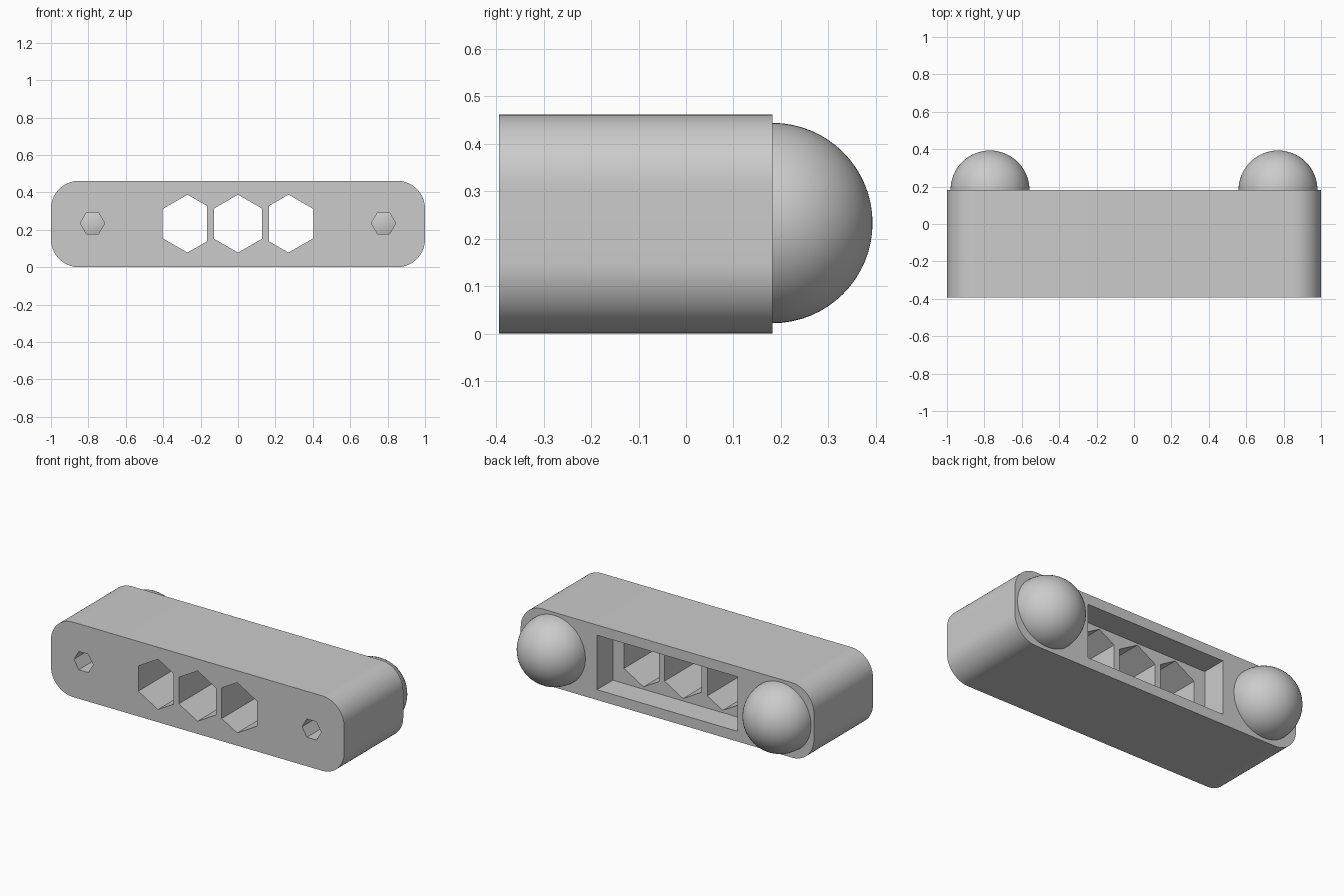
import bpy, bmesh, math

if "Cube" in bpy.data.objects:
    bpy.data.objects.remove(bpy.data.objects["Cube"])

FRONT, BACK, H = -0.394, 0.182, 0.462
ZC = H / 2

grey = bpy.data.materials.new("plain grey")
grey.diffuse_color = (0.6, 0.6, 0.6, 1)
grey.use_nodes = True
grey.node_tree.nodes["Principled BSDF"].inputs["Base Color"].default_value = grey.diffuse_color


def prism(name, pts, y0, y1):
    """Extrude an (x, z) outline along y."""
    bm = bmesh.new()
    face = bm.faces.new([bm.verts.new((x, y0, z)) for x, z in pts])
    ext = bmesh.ops.extrude_face_region(bm, geom=[face])["geom"]
    for v in ext:
        if isinstance(v, bmesh.types.BMVert):
            v.co.y = y1
    bmesh.ops.recalc_face_normals(bm, faces=bm.faces)
    me = bpy.data.meshes.new(name)
    bm.to_mesh(me)
    bm.free()
    ob = bpy.data.objects.new(name, me)
    bpy.context.collection.objects.link(ob)
    me.materials.append(grey)
    return ob


def select(ob):
    bpy.ops.object.select_all(action='DESELECT')
    ob.select_set(True)
    bpy.context.view_layer.objects.active = ob


def cut(ob, cutter):
    select(ob)
    mod = ob.modifiers.new("cut", 'BOOLEAN')
    mod.operation = 'DIFFERENCE'
    mod.solver = 'EXACT'
    mod.object = cutter
    bpy.ops.object.modifier_apply(modifier=mod.name)
    bpy.data.objects.remove(cutter)


# Rounded bar
R, SEG = 0.15, 20
outline = []
for k, (sx, sz) in enumerate([(1, 1), (-1, 1), (-1, -1), (1, -1)]):
    for i in range(SEG + 1):
        a = math.pi / 2 * (k + i / SEG)
        outline.append((sx * (1 - R) + R * math.cos(a),
                        ZC + sz * (ZC - R) + R * math.sin(a)))
body = prism("body", outline, FRONT, BACK)

# Rectangular pocket in the back
PX, PZ, FLOOR = 0.48, 0.168, 0.028
cut(body, prism("pocket_cutter", [(-PX, ZC - PZ), (PX, ZC - PZ), (PX, ZC + PZ), (-PX, ZC + PZ)],
                FLOOR, BACK + 0.1))

# Three upright hexagonal windows, trimmed where the thin dividers stand
HR = 0.155
for x, l, r in [(-0.27, 0.134, 0.105), (0, 0.127, 0.127), (0.27, 0.105, 0.134)]:
    zl, zr = HR - l / math.sqrt(3), HR - r / math.sqrt(3)
    pts = [(0, HR), (r, zr), (r, -zr), (0, -HR), (-l, -zl), (-l, zl)]
    cut(body, prism("window_cutter", [(x + px, ZC + 0.002 + pz) for px, pz in pts],
                    FRONT - 0.1, FLOOR + 0.05))

# Small hexagonal sockets in the front, reaching back to the balls
for s in (-1, 1):
    pts = [(s * 0.778 + 0.065 * math.cos(i * math.pi / 3),
            ZC + 0.004 + 0.065 * math.sin(i * math.pi / 3)) for i in range(6)]
    cut(body, prism("socket_cutter", pts, FRONT - 0.1, 0.12))

select(body)
bpy.ops.object.shade_smooth_by_angle(angle=math.radians(30))

# Balls half sunk into the back
for s, side in ((-1, "left"), (1, "right")):
    bpy.ops.mesh.primitive_uv_sphere_add(segments=64, ring_count=32, radius=0.211,
                                         location=(s * 0.77, BACK, ZC + 0.002),
                                         rotation=(math.pi / 2, 0, 0))
    ball = bpy.context.object
    ball.name = side + "_ball"
    ball.data.materials.append(grey)
    bpy.ops.object.shade_smooth()
